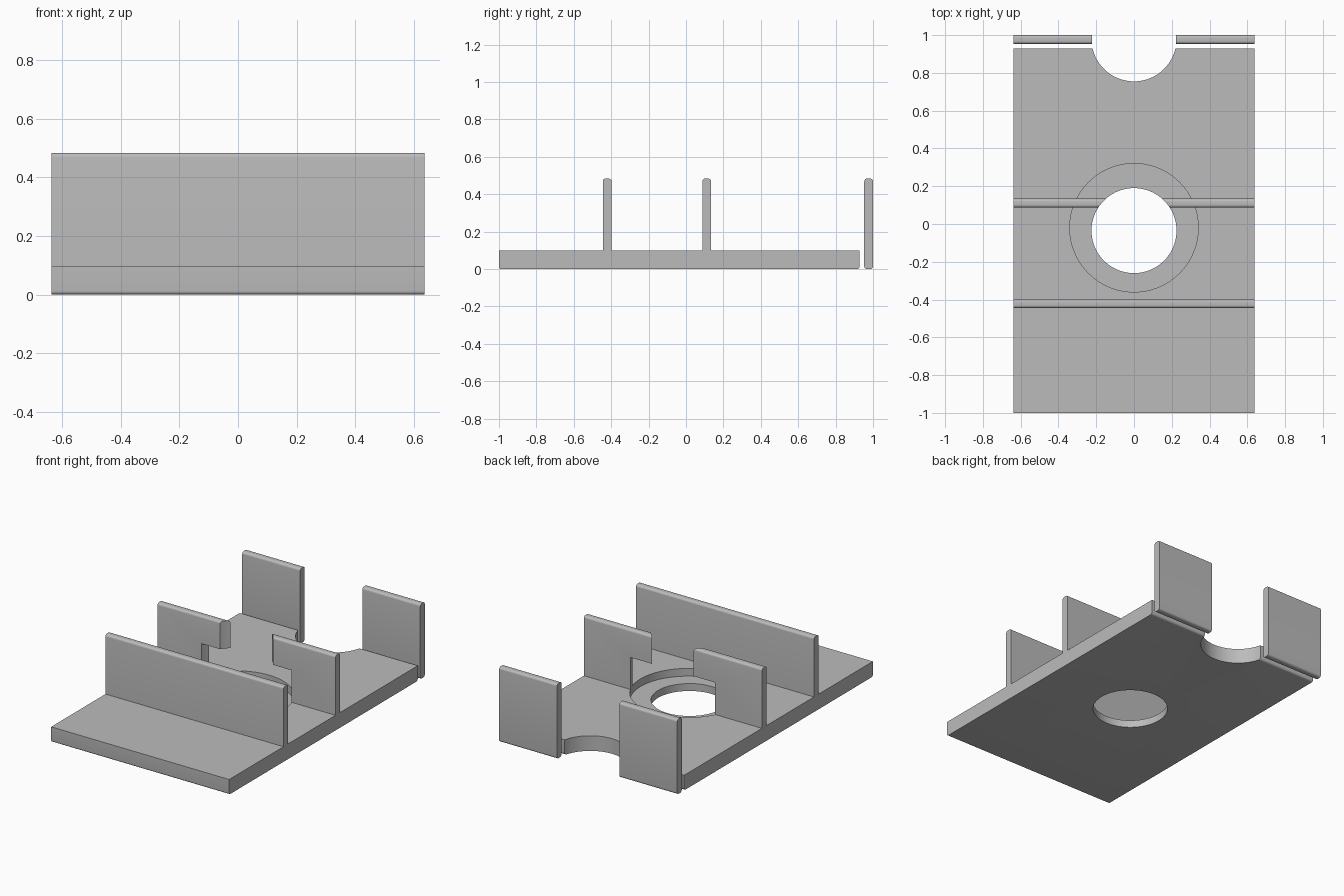
import bpy, bmesh
from math import sin, cos, pi, radians
from mathutils import Vector

cube = bpy.data.objects.get("Cube")
if cube:
    bpy.data.objects.remove(cube)

HALF_W, TOP, DECK = 0.637, 0.484, 0.098
THICK, ROUND = 0.047, 0.015

grey = bpy.data.materials.new("light grey")
grey.use_nodes = True
grey.diffuse_color = (0.5, 0.5, 0.5, 1)
grey.node_tree.nodes["Principled BSDF"].inputs["Base Color"].default_value = (0.5, 0.5, 0.5, 1)


def fillet(points, steps=6):
    """Round the corners of a (y, z, radius) outline."""
    out = []
    for i, (y, z, r) in enumerate(points):
        p = Vector((y, z))
        if r == 0:
            out.append(p)
            continue
        a = (Vector(points[i - 1][:2]) - p).normalized()
        b = (Vector(points[(i + 1) % len(points)][:2]) - p).normalized()
        centre = p + (a + b) * r
        for k in range(steps + 1):
            t = k / steps * pi / 2
            out.append(centre - b * r * cos(t) - a * r * sin(t))
    return out


def extrude_x(name, outline, x0, x1):
    bm = bmesh.new()
    face = bm.faces.new([bm.verts.new((x0, p.x, p.y)) for p in outline])
    new = bmesh.ops.extrude_face_region(bm, geom=[face])["geom"]
    bmesh.ops.translate(bm, vec=(x1 - x0, 0, 0),
                        verts=[v for v in new if isinstance(v, bmesh.types.BMVert)])
    bmesh.ops.recalc_face_normals(bm, faces=bm.faces)
    mesh = bpy.data.meshes.new(name)
    bm.to_mesh(mesh)
    bm.free()
    mesh.materials.append(grey)
    obj = bpy.data.objects.new(name, mesh)
    bpy.context.collection.objects.link(obj)
    return obj


def cutter(name, y, radius, z0, z1):
    bpy.ops.mesh.primitive_cylinder_add(vertices=96, radius=radius, depth=z1 - z0,
                                        location=(0, y, (z0 + z1) / 2))
    obj = bpy.context.object
    obj.name = name
    obj.data.materials.append(grey)
    obj.hide_render = True
    return obj


def cut(obj, tools):
    for tool in tools:
        mod = obj.modifiers.new(tool.name, "BOOLEAN")
        mod.operation, mod.solver, mod.object = "DIFFERENCE", "EXACT", tool
        bpy.context.view_layer.objects.active = obj
        bpy.ops.object.modifier_apply(modifier=mod.name)


def wall_outline(y):
    return [(y + THICK, DECK, 0), (y + THICK, TOP, ROUND), (y, TOP, ROUND), (y, DECK, 0)]


# Base plate with the front and middle walls, as one side profile
profile = [(-1, 0, 0.012), (0.928, 0, ROUND), (0.928, DECK, 0)]
profile += wall_outline(0.087) + wall_outline(-0.445) + [(-1, DECK, 0)]
base = extrude_x("base_with_walls", fillet(profile), -HALF_W, HALF_W)

# Through hole, wider recess under the middle wall, and rear notch
tools = [cutter("recess_cutter", -0.02, 0.34, 0.048, 0.305),
         cutter("hole_cutter", -0.035, 0.225, -0.2, 0.7),
         cutter("notch_cutter", 0.98, 0.225, -0.2, 0.7)]
cut(base, tools)

# Separate pair of rear walls, rounded top and bottom
rear = fillet([(0.953, 0, ROUND), (1, 0, ROUND), (1, TOP, ROUND), (0.953, TOP, ROUND)])
parts = [base,
         extrude_x("rear_wall_left", rear, 0.223, HALF_W),
         extrude_x("rear_wall_right", rear, -HALF_W, -0.223)]

for tool in tools:
    bpy.data.objects.remove(tool)

# Smooth the rounded surfaces, keep corners sharp
bpy.ops.object.select_all(action="DESELECT")
for part in parts:
    part.select_set(True)
bpy.context.view_layer.objects.active = base
bpy.ops.object.shade_smooth_by_angle(angle=radians(30))
